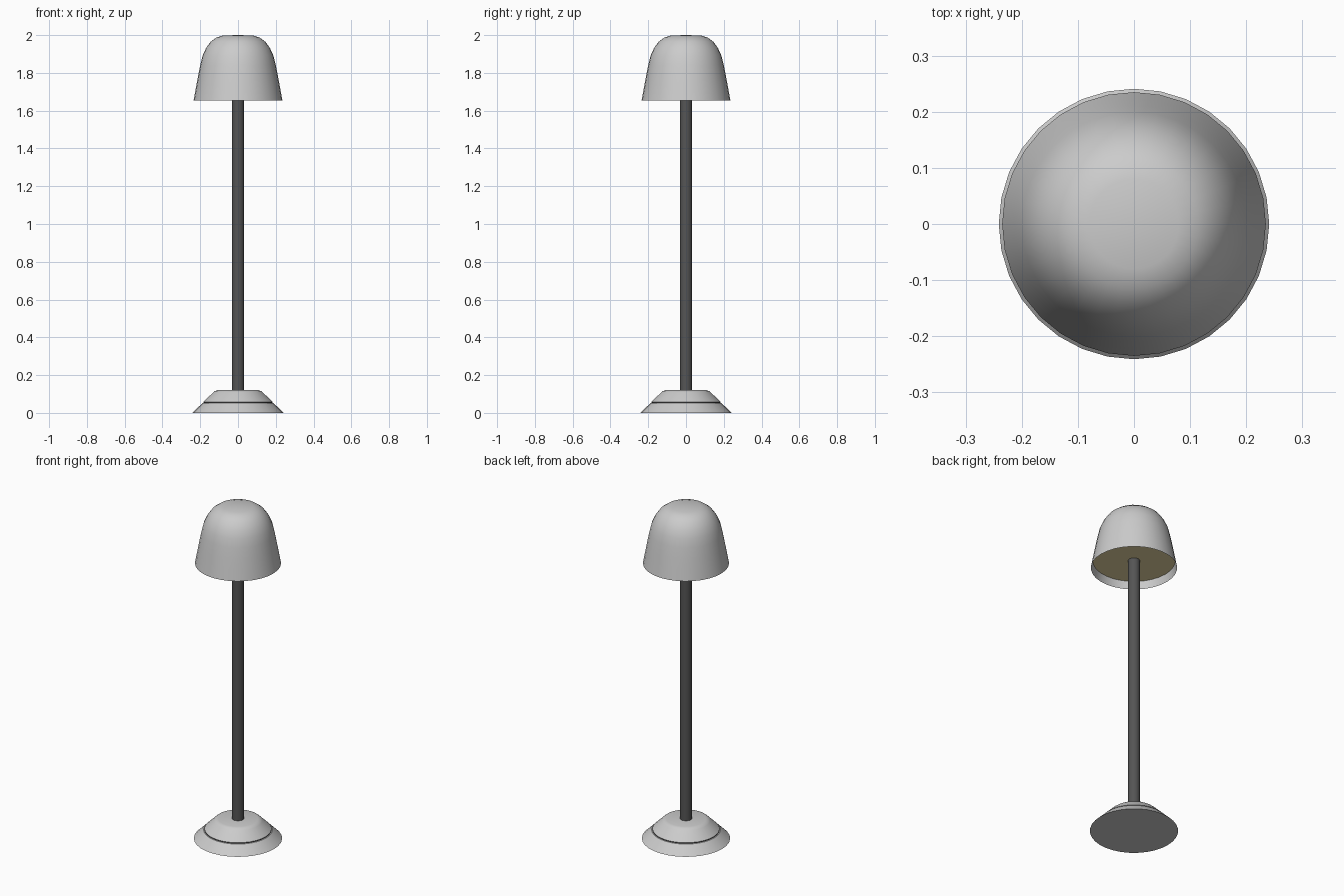
import bpy, bmesh, math

if "Cube" in bpy.data.objects:
    bpy.data.objects.remove(bpy.data.objects["Cube"])

SIDES = 32


def material(name, rgb):
    mat = bpy.data.materials.new(name)
    mat.diffuse_color = (*rgb, 1)
    mat.use_nodes = True
    mat.node_tree.nodes["Principled BSDF"].inputs["Base Color"].default_value = mat.diffuse_color
    return mat


def lathe(name, profile, mat=None, sides=SIDES, flip=False):
    """Spin a list of (radius, z) points about the z axis."""
    bm = bmesh.new()
    verts = [bm.verts.new((r, 0, z)) for r, z in profile]
    edges = [bm.edges.new(pair) for pair in zip(verts, verts[1:])]
    bmesh.ops.spin(bm, geom=verts + edges, cent=(0, 0, 0), axis=(0, 0, 1),
                   angle=math.tau, steps=sides, use_duplicate=False)
    bmesh.ops.remove_doubles(bm, verts=bm.verts, dist=1e-4)
    bmesh.ops.recalc_face_normals(bm, faces=bm.faces)
    if flip:
        bmesh.ops.reverse_faces(bm, faces=bm.faces)
    mesh = bpy.data.meshes.new(name)
    bm.to_mesh(mesh)
    bm.free()
    obj = bpy.data.objects.new(name, mesh)
    bpy.context.collection.objects.link(obj)
    if mat:
        mesh.materials.append(mat)
    bpy.context.view_layer.objects.active = obj
    bpy.ops.object.select_all(action='DESELECT')
    obj.select_set(True)
    bpy.ops.object.shade_smooth_by_angle(angle=math.radians(35))
    return obj


dark = material("dark_metal", (0.09, 0.09, 0.09))
glow = material("warm_diffuser", (0.8, 0.68, 0.36))

# Stepped foot with a thin groove between its two tiers
lathe("base", [(0, 0), (0.241, 0), (0.188, 0.052), (0.181, 0.052),
               (0.181, 0.058), (0.183, 0.058), (0.132, 0.108),
               (0.122, 0.116), (0.107, 0.12), (0, 0.12)])

# Dark inlay ring in the groove
lathe("groove_ring", [(0.175, 0.0525), (0.1825, 0.0525),
                      (0.1825, 0.0575), (0.175, 0.0575)], dark)

# Upright pole
lathe("pole", [(0, 0.115), (0.033, 0.115), (0.033, 1.71), (0, 1.71)], dark)

# Open domed shade
lathe("shade", [(0.235, 1.655), (0.223, 1.72), (0.212, 1.78), (0.2, 1.84),
                (0.188, 1.89), (0.17, 1.93), (0.145, 1.965), (0.115, 1.987),
                (0.08, 1.998), (0, 2.0)])

# Diffuser disc recessed inside the shade, facing down
disc = lathe("diffuser", [(0, 1.7), (0.225, 1.7)], glow)
if disc.data.polygons[0].normal.z > 0:
    disc.data.flip_normals()
